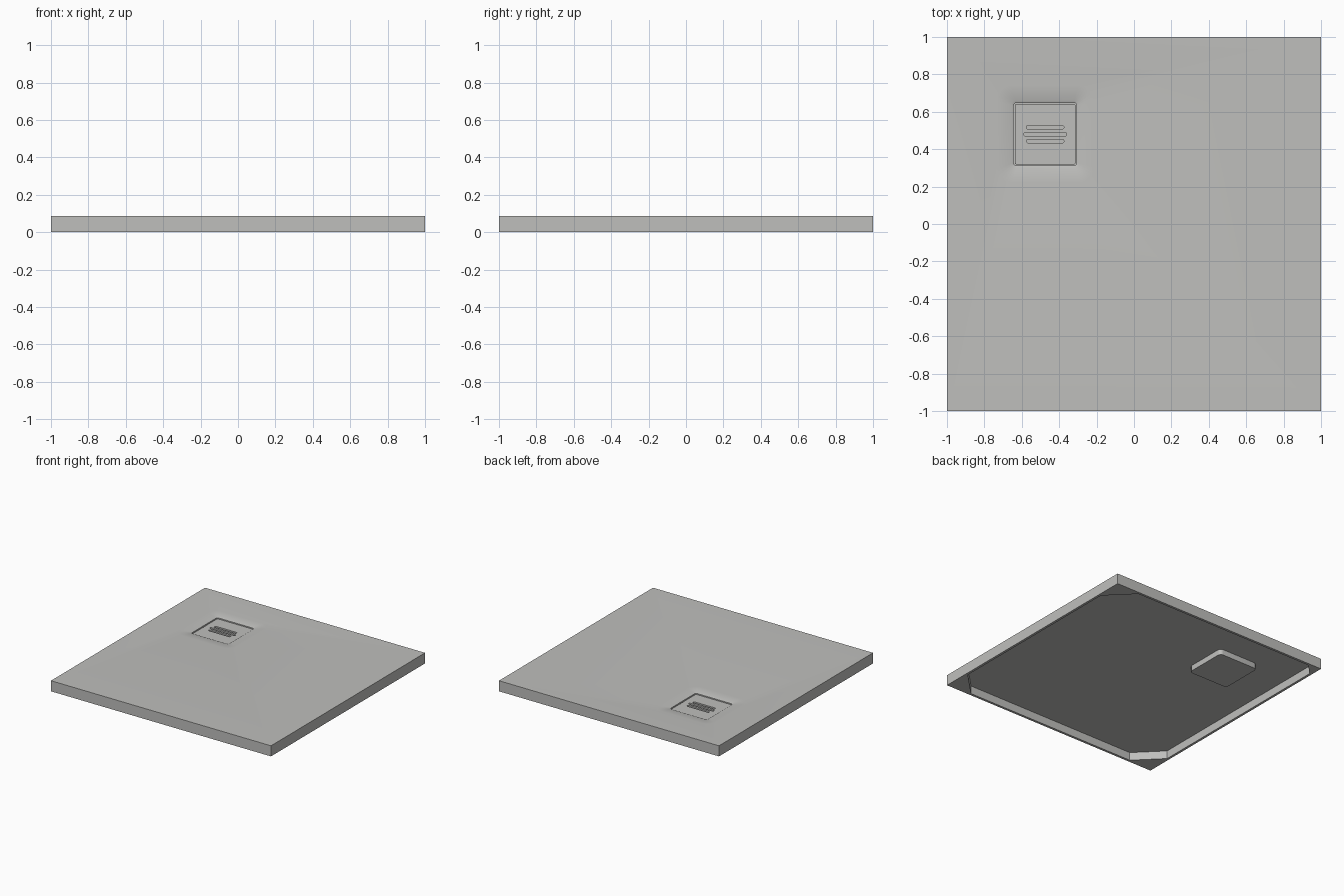
import bpy, bmesh, math

cube = bpy.data.objects.get("Cube")
if cube:
    bpy.data.objects.remove(cube, do_unlink=True)

STEPS = 6                      # segments in each corner
DRAIN = (-0.475, 0.48)         # centre of the drain


def material(name, rgb):
    mat = bpy.data.materials.new(name)
    mat.use_nodes = True
    colour = (*rgb, 1)
    mat.diffuse_color = colour
    mat.node_tree.nodes["Principled BSDF"].inputs["Base Color"].default_value = colour
    return mat


def outline(centre, hx, hy, z, corners=(0, 0, 0, 0), rounded=True):
    """Rectangle with rounded or chamfered corners, from (+,+) anticlockwise."""
    points = []
    signs = ((1, 1), (-1, 1), (-1, -1), (1, -1))
    for i, ((sx, sy), r) in enumerate(zip(signs, corners)):
        for k in range(STEPS + 1):
            t = k / STEPS
            if rounded:
                a = (i + t) * math.pi / 2
                dx, dy = r * math.cos(a), r * math.sin(a)
            else:
                start, end = ((r * sx, 0), (0, r * sy))[::1 if i % 2 == 0 else -1]
                dx = start[0] * (1 - t) + end[0] * t
                dy = start[1] * (1 - t) + end[1] * t
            points.append((centre[0] + sx * (hx - r) + dx,
                           centre[1] + sy * (hy - r) + dy, z))
    return points


def drain_square(half, z, r):
    return outline(DRAIN, half, half, z, (r,) * 4)


def add_loft(bm, loops):
    """Skin a row of matching outlines and cap both ends."""
    rings = [[bm.verts.new(p) for p in loop] for loop in loops]
    for a, b in zip(rings, rings[1:]):
        for i in range(len(a)):
            j = (i + 1) % len(a)
            bm.faces.new((a[i], a[j], b[j], b[i]))
    bm.faces.new(rings[0])
    bm.faces.new(rings[-1][::-1])


def finish(bm, name, mat):
    bmesh.ops.remove_doubles(bm, verts=bm.verts, dist=0.0001)
    bmesh.ops.recalc_face_normals(bm, faces=bm.faces)
    mesh = bpy.data.meshes.new(name)
    bm.to_mesh(mesh)
    bm.free()
    mesh.materials.append(mat)
    obj = bpy.data.objects.new(name, mesh)
    bpy.context.collection.objects.link(obj)
    return obj


def smooth(obj):
    bpy.ops.object.select_all(action='DESELECT')
    obj.select_set(True)
    bpy.context.view_layer.objects.active = obj
    bpy.ops.object.shade_smooth_by_angle(angle=math.radians(25))


grey = material("stone grey", (0.52, 0.52, 0.505))

# Tray: drain recess, sloping top, outer walls, rim, hollow underside, drain box
chamfers = (0.2, 0.09, 0.2, 0.2)
bm = bmesh.new()
add_loft(bm, [
    drain_square(0.168, 0.045, 0.015),
    drain_square(0.168, 0.072, 0.015),
    drain_square(0.180, 0.077, 0.025),
    drain_square(0.26, 0.082, 0.08),
    outline((0, 0), 1, 1, 0.087),
    outline((0, 0), 1, 1, 0),
    outline((0, 0), 0.98, 0.98, 0, chamfers, False),
    outline((0, 0), 0.98, 0.98, 0.066, chamfers, False),
    drain_square(0.18, 0.066, 0.03),
    drain_square(0.18, 0.02, 0.03),
])
tray = finish(bm, "shower_tray", grey)
smooth(tray)

# Drain cover plate
bm = bmesh.new()
add_loft(bm, [drain_square(0.162, 0.045, 0.01), drain_square(0.162, 0.066, 0.01)])
cover = finish(bm, "drain_cover", grey)

# Three round-ended slots cut into the cover
bm = bmesh.new()
for offset, half in ((0.037, 0.1), (0, 0.115), (-0.037, 0.1)):
    centre = (DRAIN[0], DRAIN[1] + offset)
    add_loft(bm, [outline(centre, half, 0.01, z, (0.0095,) * 4) for z in (0.052, 0.08)])
cutter = finish(bm, "slot_cutter", grey)
cutter.hide_render = True
cutter.hide_viewport = True
slots = cover.modifiers.new("slots", 'BOOLEAN')
slots.operation = 'DIFFERENCE'
slots.solver = 'EXACT'
slots.object = cutter
smooth(cover)
